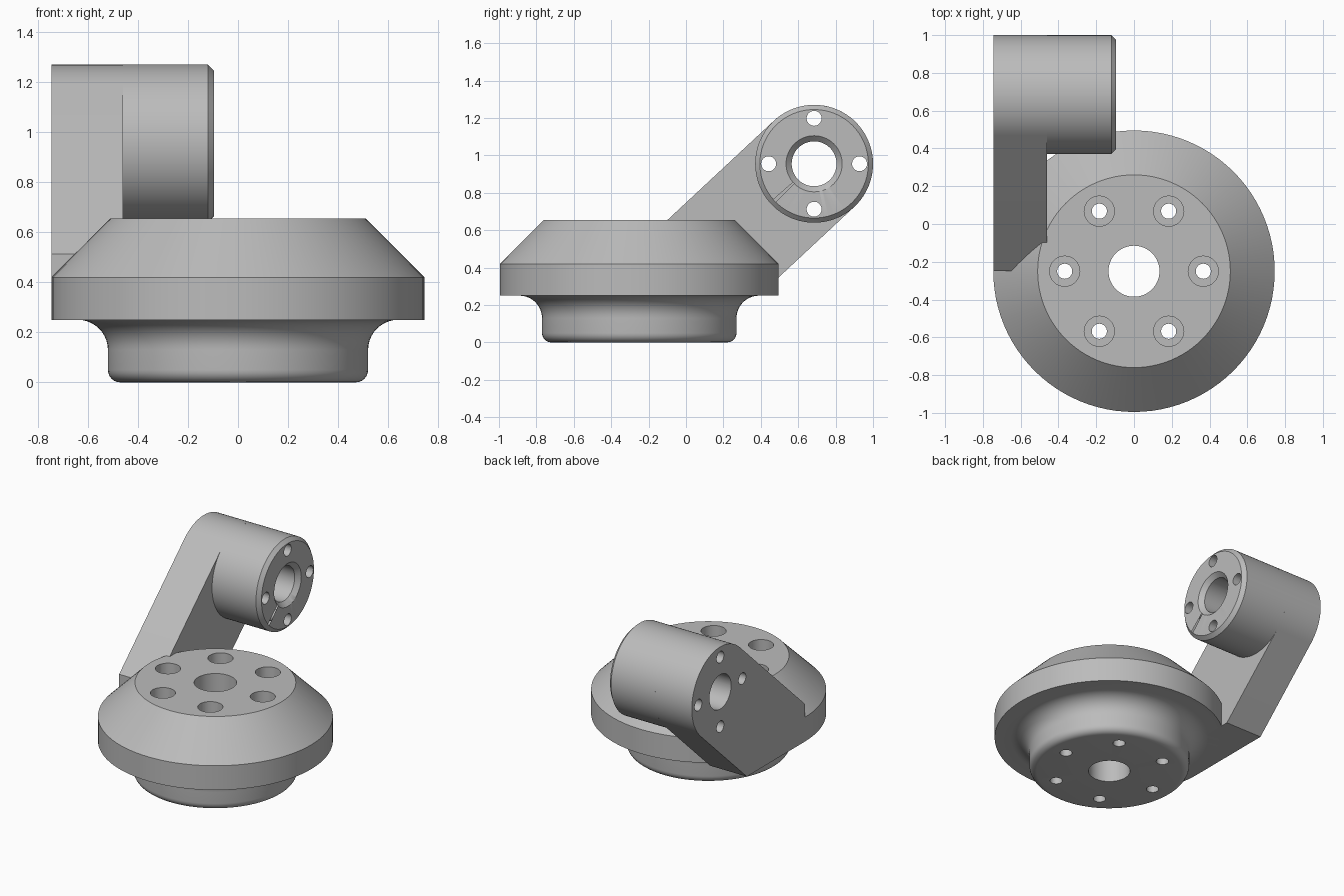
import bpy
import bmesh
from math import cos, sin, radians, tan, pi
from mathutils import Matrix, Vector

cube = bpy.data.objects.get("Cube")
if cube:
    bpy.data.objects.remove(cube, do_unlink=True)

SEGMENTS = 96
BASE = Vector((0, -0.25, 0))          # centre of the turned base
PIVOT = Vector((0, 0.685, 0.955))     # axis of the barrel, along x
BARREL_R = 0.315
X_OUT, X_IN, X_END = -0.745, -0.46, -0.095
TURN = Matrix.Rotation(pi / 2, 4, 'Y')  # lathe axis z becomes x

grey = bpy.data.materials.new("machined grey")
grey.use_nodes = True
COLOUR = (0.5, 0.5, 0.5, 1)
grey.diffuse_color = COLOUR
grey.node_tree.nodes["Principled BSDF"].inputs["Base Color"].default_value = COLOUR


def arc(cx, cy, r, start, end, steps):
    angles = [radians(start + (end - start) * i / steps) for i in range(steps + 1)]
    return [(cx + r * cos(a), cy + r * sin(a)) for a in angles]


def lathe(bm, profile, matrix, segments=SEGMENTS, closed=False):
    """Turn a (radius, height) profile about z, then place it."""
    rings = []
    for i in range(segments):
        a = 2 * pi * i / segments
        rings.append([bm.verts.new(matrix @ Vector((r * cos(a), r * sin(a), h)))
                      for r, h in profile])
    count = len(profile)
    for i in range(segments):
        a, b = rings[i], rings[(i + 1) % segments]
        for j in range(count if closed else count - 1):
            k = (j + 1) % count
            bm.faces.new((a[j], b[j], b[k], a[k]))


def make_object(name, bm):
    bmesh.ops.remove_doubles(bm, verts=bm.verts, dist=1e-5)
    bmesh.ops.recalc_face_normals(bm, faces=bm.faces)
    mesh = bpy.data.meshes.new(name)
    bm.to_mesh(mesh)
    bm.free()
    obj = bpy.data.objects.new(name, mesh)
    bpy.context.collection.objects.link(obj)
    return obj


def finish(obj, cutter):
    """Cut the holes, then colour and shade the part."""
    mod = obj.modifiers.new("holes", 'BOOLEAN')
    mod.operation = 'DIFFERENCE'
    mod.solver = 'EXACT'
    mod.object = cutter
    bpy.ops.object.select_all(action='DESELECT')
    bpy.context.view_layer.objects.active = obj
    obj.select_set(True)
    bpy.ops.object.modifier_apply(modifier=mod.name)
    obj.data.materials.clear()
    obj.data.materials.append(grey)
    bpy.ops.object.shade_smooth_by_angle(angle=radians(30))


# Turned base: rounded hub, flared neck, rim, cone and centre bore
bm = bmesh.new()
profile = [(0.135, 0)]
profile += arc(0.47, 0.05, 0.05, -90, 0, 6)
profile += arc(0.64, 0.13, 0.12, 180, 90, 10)
profile += [(0.745, 0.25), (0.745, 0.42), (0.51, 0.655), (0.135, 0.655)]
lathe(bm, profile, Matrix.Translation(BASE), closed=True)
base = make_object("flanged_base", bm)

# Six counterbored bolt holes
bm = bmesh.new()
bolt = [(0, -0.1), (0.04, -0.1), (0.04, 0.4), (0.08, 0.4), (0.08, 0.8), (0, 0.8)]
for i in range(6):
    a = i * pi / 3
    spot = BASE + 0.367 * Vector((cos(a), sin(a), 0))
    lathe(bm, bolt, Matrix.Translation(spot), 32)
base_cutter = make_object("base_hole_cutter", bm)
base_cutter.hide_render = True

# Slanted arm plate with a round upper end
bm = bmesh.new()
LEAN = 43
outline = arc(PIVOT.y, PIVOT.z, BARREL_R, LEAN + 90, LEAN - 90, SEGMENTS // 2)
(top_y, top_z), (low_y, low_z) = outline[0], outline[-1]
slope = tan(radians(LEAN))
outline += [(low_y - (low_z - 0.25) / slope, 0.25),
            (BASE.y, 0.25),
            (BASE.y, top_z - (top_y - BASE.y) * slope)]
face = bm.faces.new([bm.verts.new((X_OUT, y, z)) for y, z in outline])
side = bmesh.ops.extrude_face_region(bm, geom=[face])
moved = [v for v in side["geom"] if isinstance(v, bmesh.types.BMVert)]
bmesh.ops.translate(bm, verts=moved, vec=(X_IN - X_OUT, 0, 0))
arm = make_object("arm_plate", bm)

# Barrel with a chamfered free end
bm = bmesh.new()
lathe(bm, [(0, X_IN), (BARREL_R, X_IN), (BARREL_R, X_END - 0.025),
           (BARREL_R - 0.025, X_END), (0, X_END)],
      Matrix.Translation(PIVOT) @ TURN)
barrel = make_object("barrel", bm)

# Barrel bore with a countersunk mouth, and four small through holes
bm = bmesh.new()
lathe(bm, [(0, -0.9), (0.12, -0.9), (0.12, X_END - 0.03), (0.15, X_END),
           (0.15, 0.1), (0, 0.1)], Matrix.Translation(PIVOT) @ TURN, 64)
for i in range(4):
    a = i * pi / 2
    spot = PIVOT + 0.243 * Vector((0, cos(a), sin(a)))
    lathe(bm, [(0, -0.9), (0.04, -0.9), (0.04, 0.1), (0, 0.1)],
          Matrix.Translation(spot) @ TURN, 32)
barrel_cutter = make_object("barrel_hole_cutter", bm)
barrel_cutter.hide_render = True

finish(base, base_cutter)
finish(arm, barrel_cutter)
finish(barrel, barrel_cutter)
for cutter in (base_cutter, barrel_cutter):
    bpy.data.objects.remove(cutter, do_unlink=True)
